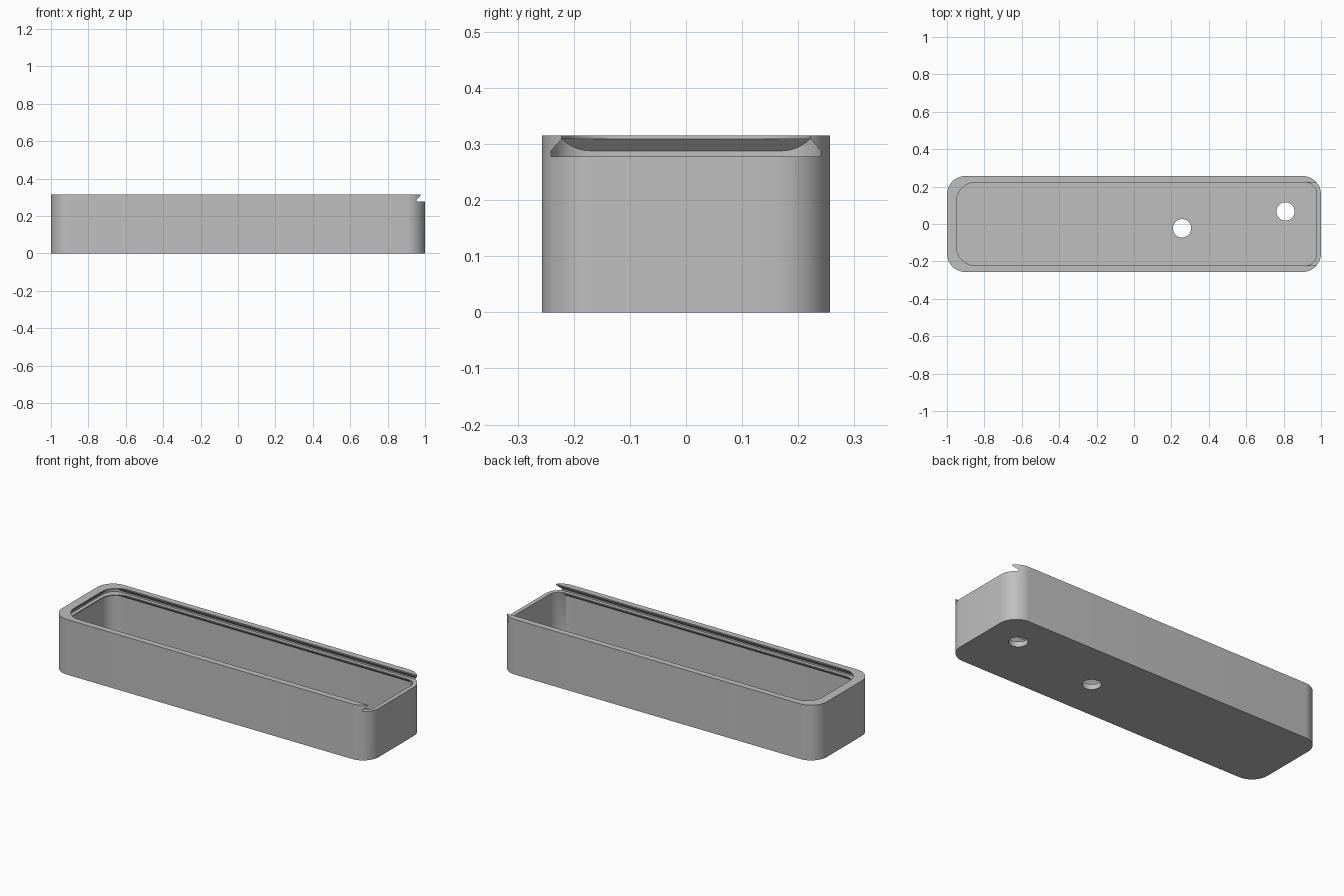
import bpy, bmesh, math

cube = bpy.data.objects.get("Cube")
if cube:
    bpy.data.objects.remove(cube, do_unlink=True)

grey = bpy.data.materials.new("plain_grey")
grey.use_nodes = True
colour = (0.52, 0.52, 0.52, 1)
grey.diffuse_color = colour
grey.node_tree.nodes["Principled BSDF"].inputs["Base Color"].default_value = colour


def outline(x0, x1, half, r_left, r_right, steps=12):
    """Rounded rectangle, counter-clockwise, with separate end radii."""
    corners = [(x1, half, r_right, 0), (x0, half, r_left, 1),
               (x0, -half, r_left, 2), (x1, -half, r_right, 3)]
    pts = []
    for x, y, r, quarter in corners:
        cx = x - math.copysign(r, x)
        cy = y - math.copysign(r, y)
        for i in range(steps + 1):
            a = (quarter + i / steps) * math.pi / 2
            pts.append((cx + r * math.cos(a), cy + r * math.sin(a)))
    return pts


def loft(name, layers):
    """Closed solid through outlines given as (height, points)."""
    bm = bmesh.new()
    rings = [[bm.verts.new((x, y, z)) for x, y in pts] for z, pts in layers]
    n = len(rings[0])
    bm.faces.new(rings[0][::-1])
    bm.faces.new(rings[-1])
    for low, high in zip(rings, rings[1:]):
        for i in range(n):
            j = (i + 1) % n
            bm.faces.new((low[i], low[j], high[j], high[i]))
    bmesh.ops.recalc_face_normals(bm, faces=bm.faces)
    mesh = bpy.data.meshes.new(name)
    bm.to_mesh(mesh)
    bm.free()
    ob = bpy.data.objects.new(name, mesh)
    bpy.context.collection.objects.link(ob)
    return ob


def combine(target, tool, operation):
    """Apply one boolean and discard the tool."""
    mod = target.modifiers.new("cut", "BOOLEAN")
    mod.operation = operation
    mod.solver = "EXACT"
    mod.object = tool
    bpy.context.view_layer.objects.active = target
    bpy.ops.object.modifier_apply(modifier=mod.name)
    bpy.data.objects.remove(tool, do_unlink=True)


def box(x0, x1, half):
    return [(x1, half), (x0, half), (x0, -half), (x1, -half)]


# Outer shell with rounded vertical corners
shell = outline(-1, 1, 0.257, 0.1, 0.1)
tray = loft("tray", [(0, shell), (0.315, shell)])

# Cavity, narrowing upward under the lid rails
room = outline(-0.976, 0.976, 0.238, 0.077, 0.077)
throat = outline(-0.949, 0.976, 0.222, 0.1, 0.06)
cavity = loft("cavity_cutter", [(0.03, room), (0.257, room), (0.273, throat), (0.282, throat)])
combine(tray, cavity, "DIFFERENCE")

# Dovetail slot for the sliding lid, open at the +x end
slab = outline(-0.97, 1.2, 0.241, 0.07, 0.07)
slot = loft("slot_cutter", [(0.278, slab), (0.309, slab)])
wedge = loft("slot_wedge", [(0.25, box(-0.99, 1.3, 0.26)), (0.285, box(-0.973, 1.3, 0.243)),
                            (0.312, box(-0.946, 1.3, 0.219))])
combine(slot, wedge, "INTERSECT")
combine(tray, slot, "DIFFERENCE")

# Top opening between the lips
mouth = outline(-0.949, 1.2, 0.222, 0.1, 0.05)
opening = loft("opening_cutter", [(0.29, mouth), (0.4, mouth)])
combine(tray, opening, "DIFFERENCE")

# Two round holes through the floor
for x, y in [(0.257, -0.023), (0.81, 0.067)]:
    ring = [(x + 0.049 * math.cos(a * math.tau / 40), y + 0.049 * math.sin(a * math.tau / 40))
            for a in range(40)]
    combine(tray, loft("hole_cutter", [(-0.1, ring), (0.1, ring)]), "DIFFERENCE")

# Finish
tray.data.materials.clear()
tray.data.materials.append(grey)
for face in tray.data.polygons:
    face.material_index = 0
bpy.ops.object.select_all(action="DESELECT")
tray.select_set(True)
bpy.context.view_layer.objects.active = tray
bpy.ops.object.shade_smooth_by_angle(angle=math.radians(30))
